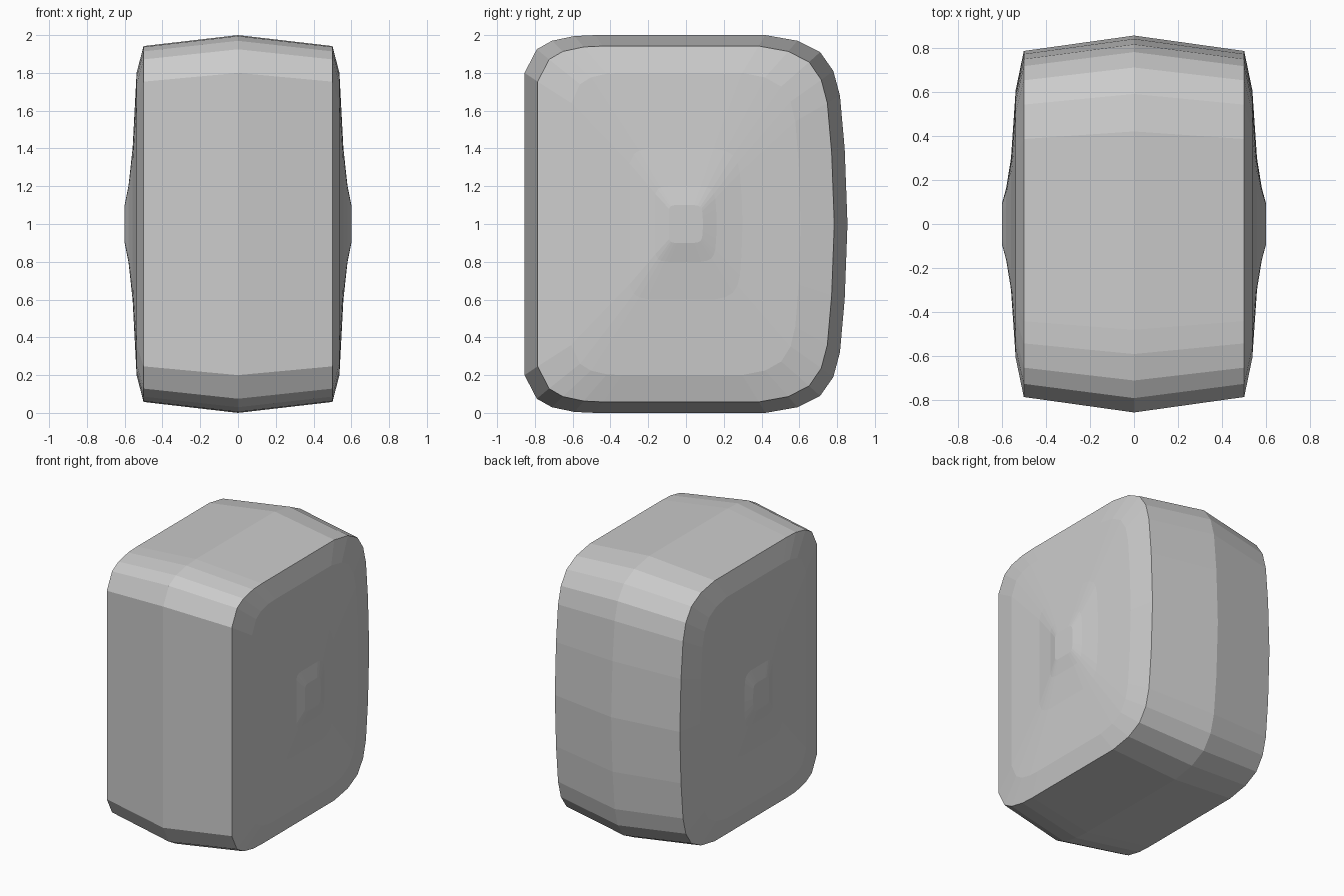
import bpy, bmesh

if "Cube" in bpy.data.objects:
    bpy.data.objects.remove(bpy.data.objects["Cube"])

# Upper half of the side outline (y, height above the middle), front to back
upper = [(-0.855, 0.8), (-0.79, 0.925), (-0.71, 0.97), (-0.59, 0.995), (-0.48, 1.0),
         (0.42, 1.0), (0.59, 0.97), (0.71, 0.91), (0.78, 0.81), (0.815, 0.68),
         (0.84, 0.4), (0.855, 0.0)]
outline = upper + [(y, -h) for y, h in reversed(upper[:-1])]

# Section position x, scale in y, scale in z: belt, rim, then the stepped side face
half = [(0.0, 1.0, 1.0), (0.5, 0.918, 0.942), (0.537, 0.71, 0.8),
        (0.558, 0.35, 0.4), (0.58, 0.19, 0.2), (0.6, 0.105, 0.1)]
sections = [(-x, sy, sz) for x, sy, sz in reversed(half[1:])] + half

# Rounded body, lofted through the sections
bm = bmesh.new()
rings = [[bm.verts.new((x, y * sy, 1 + h * sz)) for y, h in outline]
         for x, sy, sz in sections]
n = len(outline)
for a, b in zip(rings, rings[1:]):
    for i in range(n):
        j = (i + 1) % n
        bm.faces.new((a[i], a[j], b[j], b[i]))
bm.faces.new(rings[0])
bm.faces.new(rings[-1])
bmesh.ops.recalc_face_normals(bm, faces=bm.faces)

mesh = bpy.data.meshes.new("rounded_body")
bm.to_mesh(mesh)
bm.free()
body = bpy.data.objects.new("rounded_body", mesh)
bpy.context.collection.objects.link(body)
